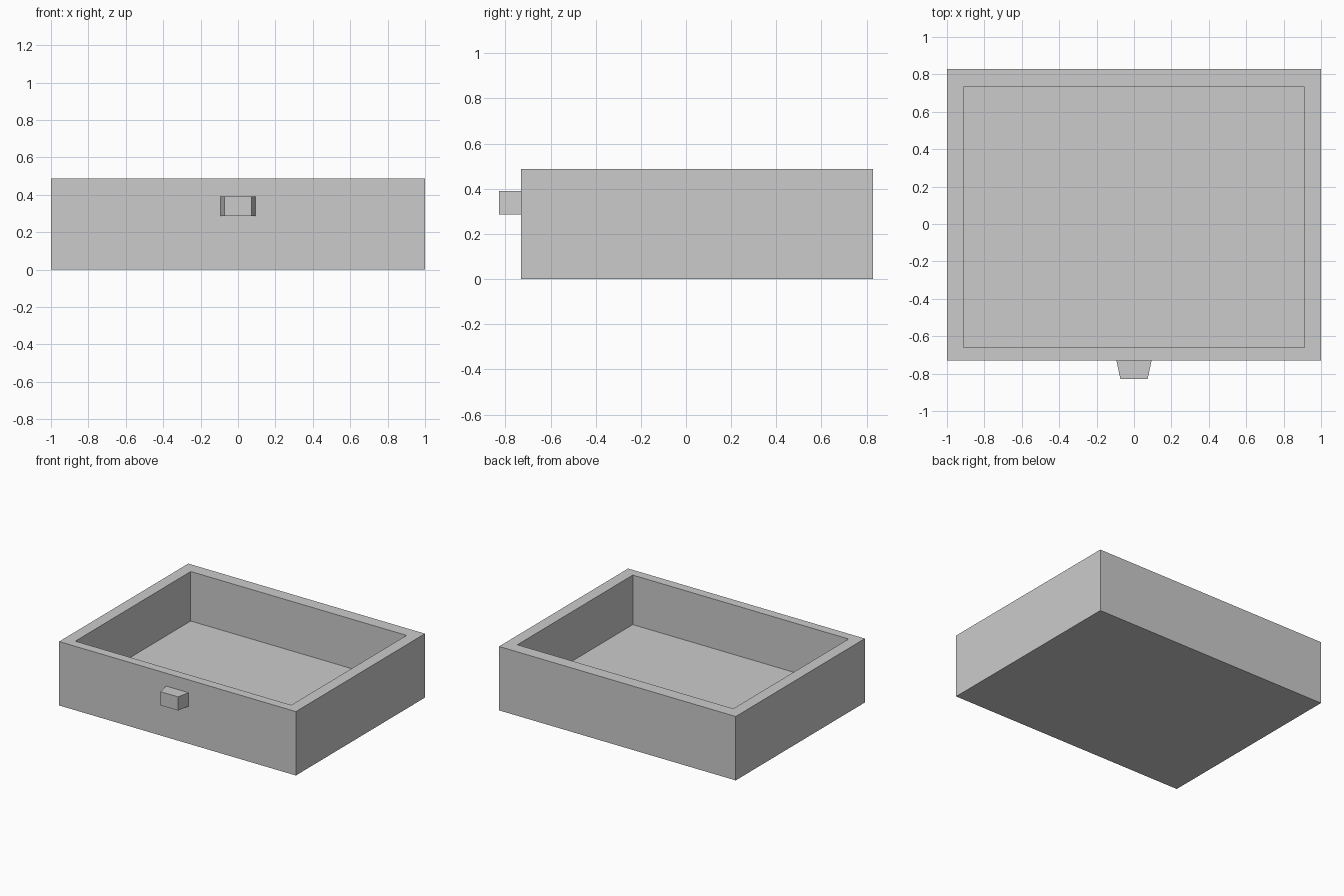
import bpy
import bmesh

cube = bpy.data.objects.get("Cube")
if cube:
    bpy.data.objects.remove(cube, do_unlink=True)

grey = bpy.data.materials.new("plain_grey")
grey.use_nodes = True
GREY = (0.6, 0.6, 0.6, 1)
grey.diffuse_color = GREY
grey.node_tree.nodes["Principled BSDF"].inputs["Base Color"].default_value = GREY


def rect(bm, x, y0, y1, z):
    """Horizontal rectangle, counter-clockwise from above."""
    return [bm.verts.new((sx, y, z)) for sx, y in
            ((-x, y0), (x, y0), (x, y1), (-x, y1))]


def loft(name, loops):
    """Skin successive four-point loops and cap both ends."""
    bm = bmesh.new()
    rings = [rect(bm, *loop) if len(loop) == 4 else
             [bm.verts.new(p) for p in loop[0]] for loop in loops]
    for a, b in zip(rings, rings[1:]):
        for i in range(4):
            j = (i + 1) % 4
            bm.faces.new((a[i], a[j], b[j], b[i]))
    bm.faces.new(rings[0][::-1])
    bm.faces.new(rings[-1])
    bmesh.ops.recalc_face_normals(bm, faces=bm.faces)
    mesh = bpy.data.meshes.new(name)
    bm.to_mesh(mesh)
    bm.free()
    mesh.materials.append(grey)
    obj = bpy.data.objects.new(name, mesh)
    bpy.context.collection.objects.link(obj)
    return obj


# Open tray: outer walls, rim, inner walls, floor
FRONT, BACK, TOP, FLOOR = -0.73, 0.828, 0.488, 0.11
outer = (1.0, FRONT, BACK)
inner = (0.912, -0.66, 0.732)
loft("drawer_tray", [(*outer, 0), (*outer, TOP), (*inner, TOP), (*inner, FLOOR)])


# Tapered pull knob on the front
def upright(x, y, z0=0.286, z1=0.39):
    return ([(-x, y, z0), (x, y, z0), (x, y, z1), (-x, y, z1)],)


loft("pull_knob", [upright(0.094, FRONT), upright(0.073, -0.828)])
